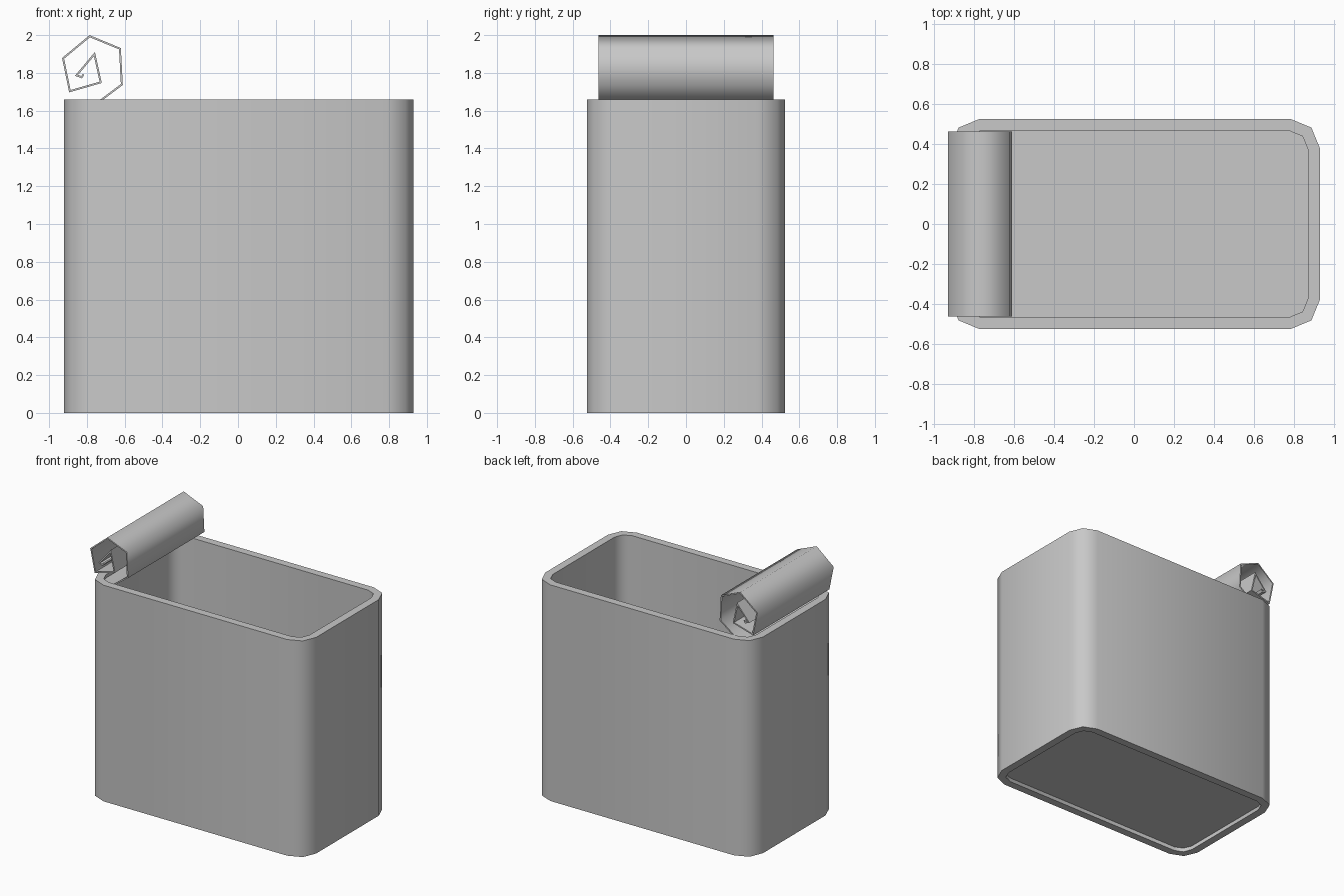
import bpy, bmesh, math
from math import sin, cos, pi

cube = bpy.data.objects.get("Cube")
if cube:
    bpy.data.objects.remove(cube, do_unlink=True)

CENTRE_X = 0.005
HEIGHT = 1.66
SHEET = 0.01

metal = bpy.data.materials.new("plain_grey")
metal.use_nodes = True
grey = (0.58, 0.58, 0.58, 1)
metal.diffuse_color = grey
metal.node_tree.nodes["Principled BSDF"].inputs["Base Color"].default_value = grey


def rounded_rectangle(half_x, half_y, radius, segments=2):
    """Counter-clockwise outline with rounded corners."""
    points = []
    for corner, (sx, sy) in enumerate([(1, 1), (-1, 1), (-1, -1), (1, -1)]):
        for step in range(segments + 1):
            a = (corner + step / segments) * pi / 2
            points.append((CENTRE_X + sx * (half_x - radius) + radius * cos(a),
                           sy * (half_y - radius) + radius * sin(a)))
    return points


def finish(bm, name, smooth_angle):
    bmesh.ops.recalc_face_normals(bm, faces=bm.faces)
    mesh = bpy.data.meshes.new(name)
    bm.to_mesh(mesh)
    bm.free()
    mesh.materials.append(metal)
    obj = bpy.data.objects.new(name, mesh)
    bpy.context.collection.objects.link(obj)
    bpy.ops.object.select_all(action="DESELECT")
    obj.select_set(True)
    bpy.context.view_layer.objects.active = obj
    bpy.ops.object.shade_smooth_by_angle(angle=math.radians(smooth_angle))
    return obj


outer = rounded_rectangle(0.925, 0.525, 0.145)
inner = rounded_rectangle(0.865, 0.465, 0.09)

# Thick wall, open at top and bottom
bm = bmesh.new()
rings = [[bm.verts.new((x, y, z)) for x, y in outline]
         for outline, z in ((outer, 0), (outer, HEIGHT), (inner, HEIGHT), (inner, 0))]
for k, ring in enumerate(rings):
    above = rings[(k + 1) % len(rings)]
    for i in range(len(ring)):
        j = (i + 1) % len(ring)
        bm.faces.new((ring[i], ring[j], above[j], above[i]))
finish(bm, "can_wall", 50)

# Thin floor, set up a little inside the wall
bm = bmesh.new()
base = bm.faces.new([bm.verts.new((x, y, 0.03)) for x, y in inner])
raised = bmesh.ops.extrude_face_region(bm, geom=[base])
bmesh.ops.translate(bm, vec=(0, 0, SHEET),
                    verts=[v for v in raised["geom"] if isinstance(v, bmesh.types.BMVert)])
finish(bm, "can_floor", 30)

# Rolled-back lid: a spiral profile swept across the can
spiral = [(-0.86, 1.63), (-0.76, 1.63), (-0.615, 1.738), (-0.625, 1.928),
          (-0.785, 1.994), (-0.926, 1.877), (-0.89, 1.703), (-0.727, 1.75),
          (-0.76, 1.90), (-0.855, 1.787), (-0.828, 1.777), (-0.818, 1.792)]
bm = bmesh.new()
front, back = [[bm.verts.new((x, y, z)) for x, z in spiral] for y in (-0.463, 0.463)]
for i in range(len(spiral) - 1):
    bm.faces.new((front[i], front[i + 1], back[i + 1], back[i]))
lid = finish(bm, "rolled_lid", 70)
sheet = lid.modifiers.new("sheet_thickness", "SOLIDIFY")
sheet.thickness = SHEET
sheet.offset = 0
sheet.use_even_offset = True
# Keep the cut edges of the sheet crisp
for edge in lid.data.edges:
    a, b = (lid.data.vertices[i].co for i in edge.vertices)
    if abs(a.y - b.y) < 0.001:
        edge.use_edge_sharp = True
bpy.context.view_layer.objects.active = lid
bpy.ops.object.modifier_apply(modifier=sheet.name)
bpy.ops.object.shade_smooth_by_angle(angle=math.radians(75))
